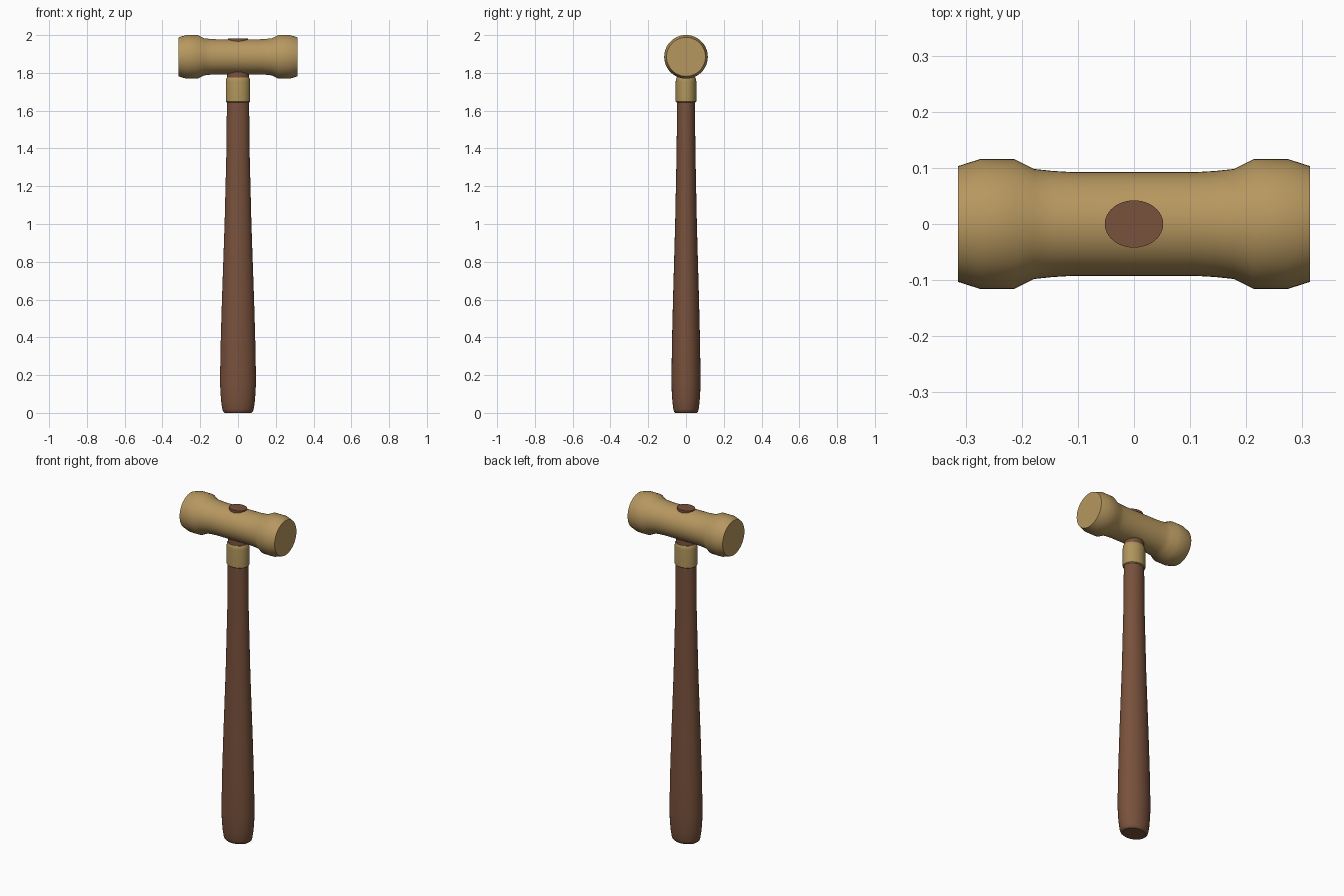
import bpy, bmesh, math
from mathutils import Matrix

if "Cube" in bpy.data.objects:
    bpy.data.objects.remove(bpy.data.objects["Cube"])


def material(name, rgb):
    m = bpy.data.materials.new(name)
    m.diffuse_color = (*rgb, 1)
    m.use_nodes = True
    m.node_tree.nodes["Principled BSDF"].inputs["Base Color"].default_value = m.diffuse_color
    return m


tan = material("tan hide", (0.47, 0.31, 0.115))
brass = material("dull brass", (0.43, 0.30, 0.105))
wood = material("brown wood", (0.19, 0.083, 0.045))


def loft(name, profile, mat, sides=48, matrix=None, angle=35):
    """Stack elliptical rings (height, half x, half y) and cap both ends."""
    bm = bmesh.new()
    rings = []
    for z, rx, ry in profile:
        rings.append([bm.verts.new((rx * math.cos(2 * math.pi * i / sides),
                                    ry * math.sin(2 * math.pi * i / sides), z))
                      for i in range(sides)])
    for a, b in zip(rings, rings[1:]):
        for i in range(sides):
            j = (i + 1) % sides
            bm.faces.new((a[i], a[j], b[j], b[i]))
    bm.faces.new(rings[0][::-1])
    bm.faces.new(rings[-1])
    if matrix:
        bm.transform(matrix)
    bmesh.ops.recalc_face_normals(bm, faces=bm.faces)
    me = bpy.data.meshes.new(name)
    bm.to_mesh(me)
    bm.free()
    me.materials.append(mat)
    ob = bpy.data.objects.new(name, me)
    bpy.context.collection.objects.link(ob)
    bpy.ops.object.select_all(action='DESELECT')
    ob.select_set(True)
    bpy.context.view_layer.objects.active = ob
    bpy.ops.object.shade_smooth_by_angle(angle=math.radians(angle))
    return ob


# Handle: oval, swelling toward the grip, passing up through the head
handle = [(0, 0.070), (0.006, 0.078), (0.02, 0.083), (0.06, 0.089), (0.11, 0.093),
          (0.17, 0.0955), (0.40, 0.091), (0.60, 0.085), (0.80, 0.078), (1.0, 0.071),
          (1.2, 0.066), (1.4, 0.061), (1.64, 0.059), (1.80, 0.058), (1.86, 0.052),
          (1.983, 0.052)]
loft("handle", [(z, r, r * 0.81) for z, r in handle], wood)

# Ferrule: collar round the handle just below the head
loft("ferrule", [(1.644, 0.060, 0.050), (1.648, 0.0645, 0.0545), (1.755, 0.0645, 0.0545),
                 (1.768, 0.063, 0.053), (1.775, 0.059, 0.049)], brass)

# Head: waisted barrel with flared, chamfered ends
half = [(0.0, 0.0925), (0.11, 0.0925), (0.145, 0.0945), (0.178, 0.098), (0.213, 0.1155),
        (0.275, 0.1155), (0.314, 0.103)]
full = [(-x, r) for x, r in half[:0:-1]] + half
loft("head", [(x, r, r) for x, r in full], tan,
     matrix=Matrix.Translation((0, 0, 1.885)) @ Matrix.Rotation(math.pi / 2, 4, 'Y'))
